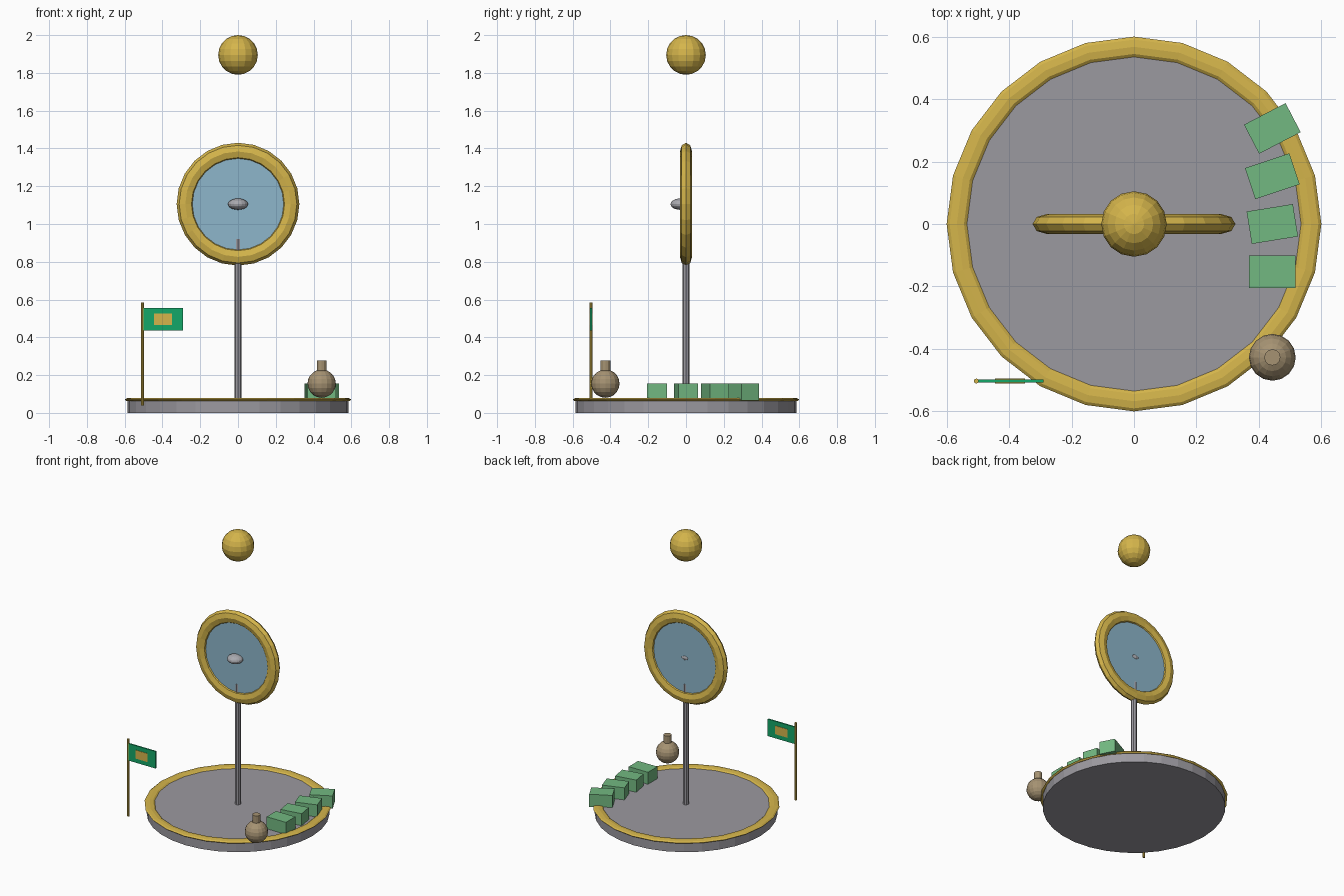
import bpy, math

if "Cube" in bpy.data.objects:
    bpy.data.objects.remove(bpy.data.objects["Cube"], do_unlink=True)


def material(name, r, g, b):
    m = bpy.data.materials.new(name)
    m.use_nodes = True
    m.diffuse_color = (r, g, b, 1)
    bsdf = next(n for n in m.node_tree.nodes if n.type == 'BSDF_PRINCIPLED')
    bsdf.inputs["Base Color"].default_value = (r, g, b, 1)
    return m


gold = material("gold", 0.66, 0.46, 0.07)
stone = material("stone grey", 0.33, 0.32, 0.35)
silver = material("silver", 0.40, 0.40, 0.43)
glass = material("pale blue", 0.27, 0.47, 0.60)
leaf = material("soft green", 0.17, 0.48, 0.22)
emerald = material("emerald", 0.007, 0.39, 0.14)
clay = material("clay", 0.38, 0.29, 0.17)


def finish(name, mat, scale=(1, 1, 1)):
    ob = bpy.context.object
    ob.name = name
    ob.scale = scale
    ob.data.materials.append(mat)
    return ob


def cylinder(name, mat, radius, bottom, top, x=0, y=0, sides=12):
    bpy.ops.mesh.primitive_cylinder_add(vertices=sides, radius=radius, depth=top - bottom,
                                        location=(x, y, (bottom + top) / 2))
    return finish(name, mat)


def ball(name, mat, location, radii, segments=16, rings=10):
    bpy.ops.mesh.primitive_uv_sphere_add(segments=segments, ring_count=rings,
                                         radius=1, location=location)
    return finish(name, mat, radii)


def ring(name, mat, z, outer, inner, thickness, tilt=0):
    minor = (outer - inner) / 2
    bpy.ops.mesh.primitive_torus_add(major_radius=outer - minor, minor_radius=minor,
                                     major_segments=24, minor_segments=8,
                                     location=(0, 0, z), rotation=(tilt, 0, 0))
    return finish(name, mat, (1, 1, thickness / (2 * minor)))


def box(name, mat, location, size, turn=0):
    bpy.ops.mesh.primitive_cube_add(size=1, location=location, rotation=(0, 0, turn))
    return finish(name, mat, size)


# Round base with a flattened gold rim
cylinder("base", stone, 0.585, 0, 0.07, sides=32)
ring("base_rim", gold, 0.07, 0.60, 0.535, 0.02)

# Central post carrying the upright framed disc
cylinder("post", stone, 0.019, 0.06, 0.92, sides=8)
ring("disc_frame", gold, 1.105, 0.325, 0.233, 0.064, math.pi / 2)
disc = cylinder("disc", glass, 0.25, 1.09, 1.12, sides=32)
disc.rotation_euler.x = math.pi / 2
ball("disc_boss", silver, (0, -0.03, 1.105), (0.053, 0.052, 0.03))

# Floating ball above the disc
ball("floating_ball", gold, (0, 0, 1.895), (0.105, 0.105, 0.105))

# Flag with an emblem panel showing on both faces
cylinder("flag_pole", gold, 0.008, 0.04, 0.585, -0.505, -0.503, 8)
box("flag", emerald, (-0.395, -0.503, 0.495), (0.21, 0.01, 0.12))
box("flag_panel", gold, (-0.397, -0.503, 0.495), (0.095, 0.015, 0.06))

# Round jug with a short neck
ball("jug_body", clay, (0.443, -0.427, 0.155), (0.075, 0.075, 0.075))
cylinder("jug_neck", clay, 0.026, 0.20, 0.277, 0.443, -0.427)

# Row of blocks, each turned a little further
for i in range(4):
    box(f"block_{i + 1}", leaf, (0.443, -0.153 + 0.153 * i, 0.11),
        (0.15, 0.105, 0.09), 0.16 * i)
